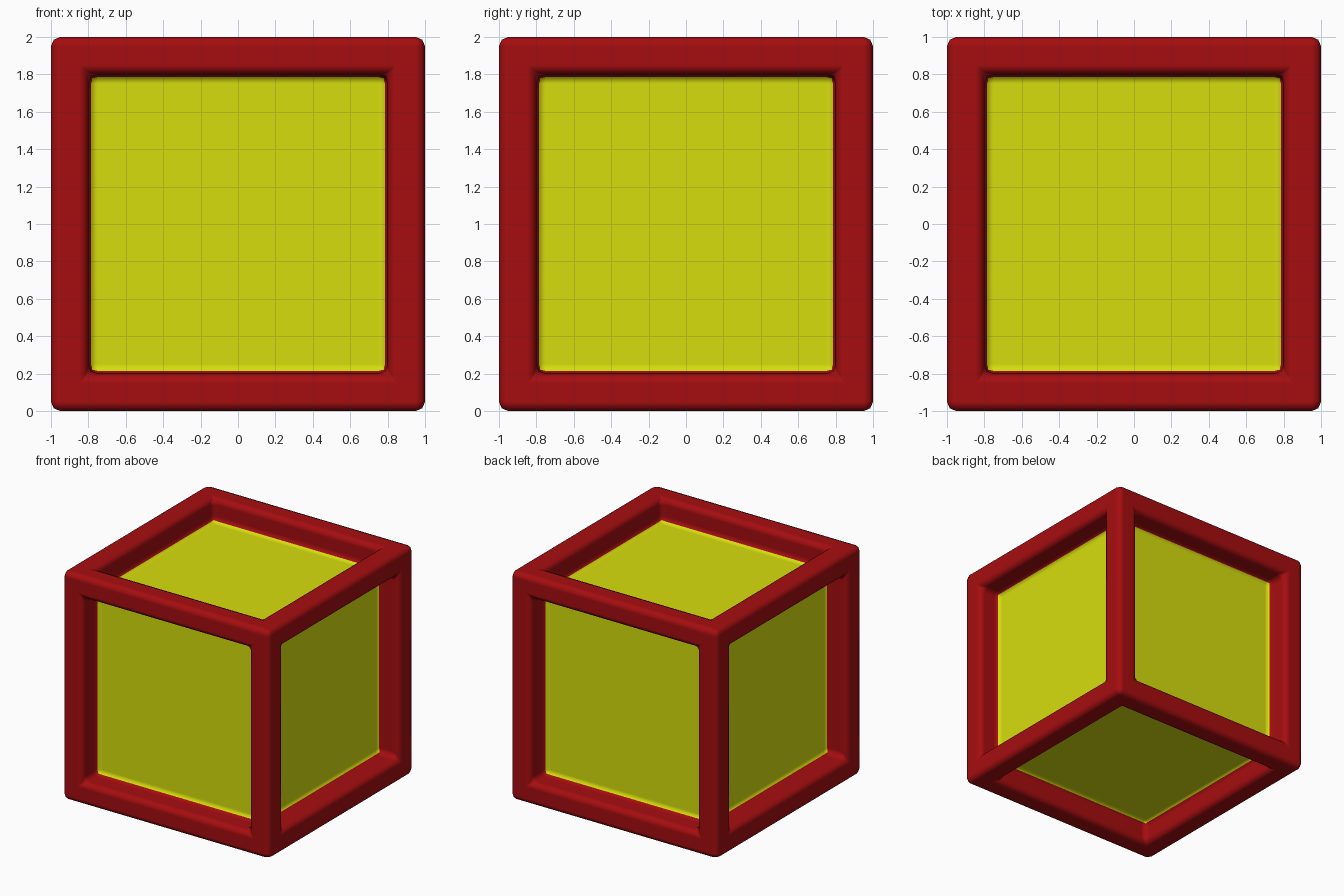
import bpy, bmesh
from mathutils import Vector

if "Cube" in bpy.data.objects:
    bpy.data.objects.remove(bpy.data.objects["Cube"])


def material(name, colour):
    m = bpy.data.materials.new(name)
    m.diffuse_color = (*colour, 1.0)
    m.use_nodes = True
    m.node_tree.nodes["Principled BSDF"].inputs["Base Color"].default_value = m.diffuse_color
    return m


# Cube whose six faces are inset and sunk to leave a square frame
bm = bmesh.new()
bmesh.ops.create_cube(bm, size=2.0)
panels = list(bm.faces)
bmesh.ops.inset_individual(bm, faces=panels, thickness=0.2, use_even_offset=True)
sunk = bmesh.ops.extrude_discrete_faces(bm, faces=panels)["faces"]
for f in sunk:
    f.normal_update()
    bmesh.ops.translate(bm, verts=list(f.verts), vec=f.normal * -0.2)
for f in bm.faces:
    f.material_index = 0
    f.smooth = True
# Sunken panels are yellow
for f in sunk:
    f.material_index = 1
bmesh.ops.translate(bm, verts=list(bm.verts), vec=Vector((0, 0, 1)))

mesh = bpy.data.meshes.new("framed_crate")
bm.to_mesh(mesh)
bm.free()
mesh.materials.append(material("dark red", (0.38, 0.004, 0.005)))
mesh.materials.append(material("yellow", (0.68, 0.73, 0.004)))
crate = bpy.data.objects.new("framed_crate", mesh)
bpy.context.collection.objects.link(crate)

# Softened edges on the frame and fillets around the panels
bevel = crate.modifiers.new("soft_edges", 'BEVEL')
bevel.width = 0.05
bevel.segments = 2
bevel.limit_method = 'ANGLE'
bevel.use_clamp_overlap = False
bevel.harden_normals = True
